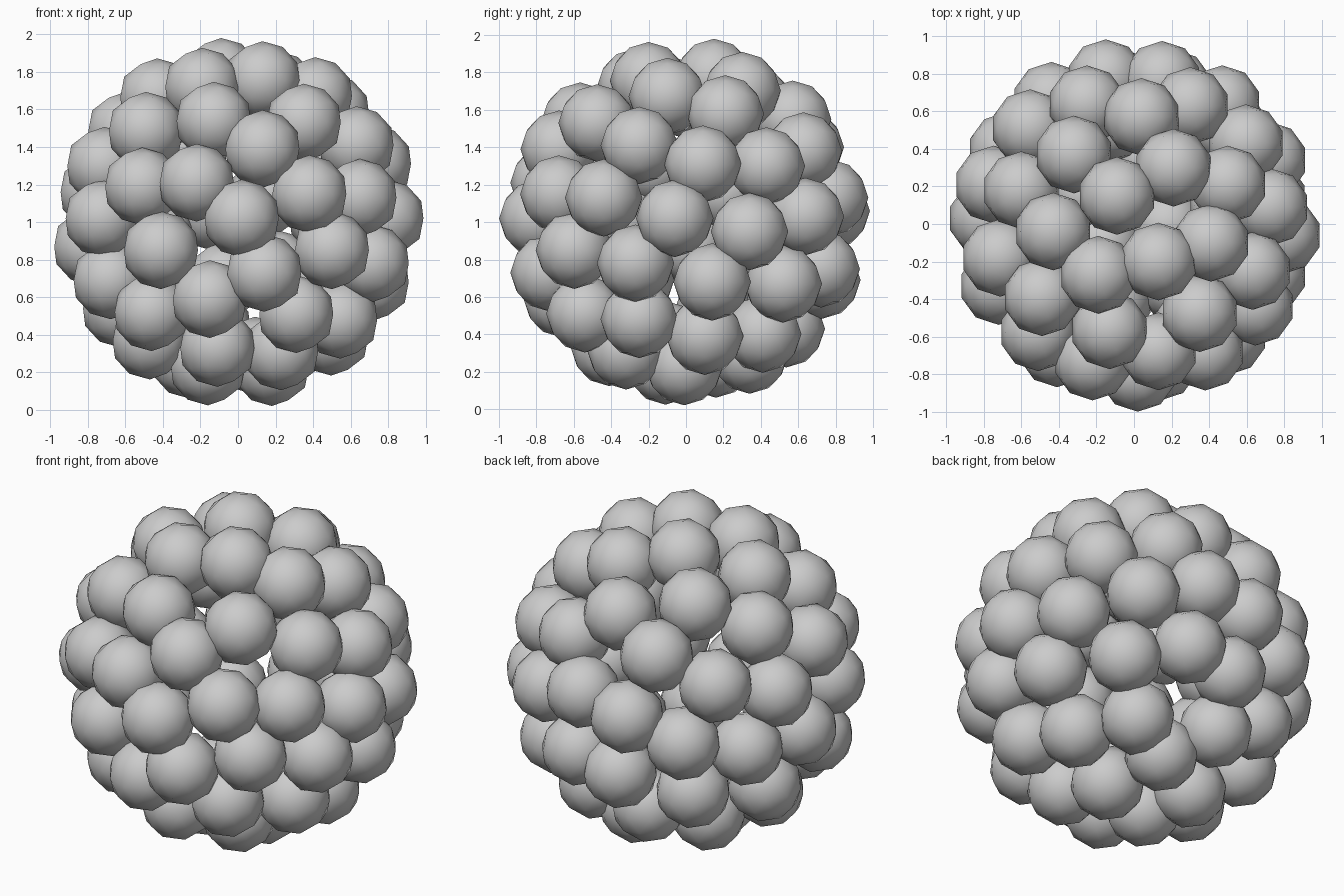
import bpy
import math
from mathutils import Vector

default_cube = bpy.data.objects.get("Cube")
if default_cube:
    bpy.data.objects.remove(default_cube, do_unlink=True)

SHELL_RADIUS = 0.793
BALL_RADIUS = 0.207
CENTRE = Vector((0, 0, 1))

# Ball positions across each side of the shell, in hundredths.
# Each side has its facing axis and sign; the pairs fill the other two axes.
SIDES = {
    "front": (1, -1, [
        (2, 2), (-22, 21), (-41, -15), (-15, -41), (14, -27), (38, 15), (50, -15),
        (31, -49), (13, 39), (-13, 54), (-51, 19), (-46, -48), (35, 53), (-11, -67)]),
    "back": (1, 1, [
        (47, 3), (30, 38), (-25, 40), (-15, 6), (15, 13),
        (-44, -7), (-7, -31), (-42, -41), (21, -25), (-13, -57)]),
    "left": (0, 1, [
        (-6, 2), (34, -5), (9, 31), (-27, -22), (14, -32), (-44, 13),
        (43, 30), (-25, 41), (-25, -52), (52, -33), (10, -61)]),
    "right": (0, -1, [
        (-33, 2), (-27, -31), (-18, 30), (21, 16),
        (39, -14), (3, -13), (15, -46), (51, 25)]),
    "top": (2, 1, [
        (13, -20), (-19, -27), (41, -10), (21, 30), (50, 21), (-9, 15),
        (-43, -4), (-32, 37), (-60, 18), (4, 57), (-49, -39)]),
    "bottom": (2, -1, [
        (23, -32), (18, -1), (9, 34), (32, 41), (-26, 16), (-47, -10), (-16, -11)]),
}


def make_material(name, colour):
    material = bpy.data.materials.new(name)
    material.use_nodes = True
    material.diffuse_color = colour
    shader = next(n for n in material.node_tree.nodes if n.type == "BSDF_PRINCIPLED")
    shader.inputs["Base Color"].default_value = colour
    return material


def on_shell(axis, sign, pair):
    """Lift a flat pair of coordinates onto the spherical shell."""
    across, up = (value / 100 for value in pair)
    height = math.sqrt(max(0, SHELL_RADIUS ** 2 - across ** 2 - up ** 2))
    coords = [across, up]
    coords.insert(axis, sign * height)
    return CENTRE + Vector(coords)


# One smooth low-poly ball, whose mesh every other ball shares
bpy.ops.mesh.primitive_ico_sphere_add(subdivisions=2, radius=BALL_RADIUS)
master_ball = bpy.context.object
bpy.ops.object.shade_smooth()
ball_mesh = master_ball.data
ball_mesh.name = "ball"
ball_mesh.materials.append(make_material("plain grey", (0.6, 0.6, 0.6, 1)))
bpy.data.objects.remove(master_ball, do_unlink=True)

# Hollow cluster of overlapping balls
for side, (axis, sign, pairs) in SIDES.items():
    for number, pair in enumerate(pairs, start=1):
        ball = bpy.data.objects.new(f"{side}_ball_{number}", ball_mesh)
        ball.location = on_shell(axis, sign, pair)
        bpy.context.collection.objects.link(ball)
